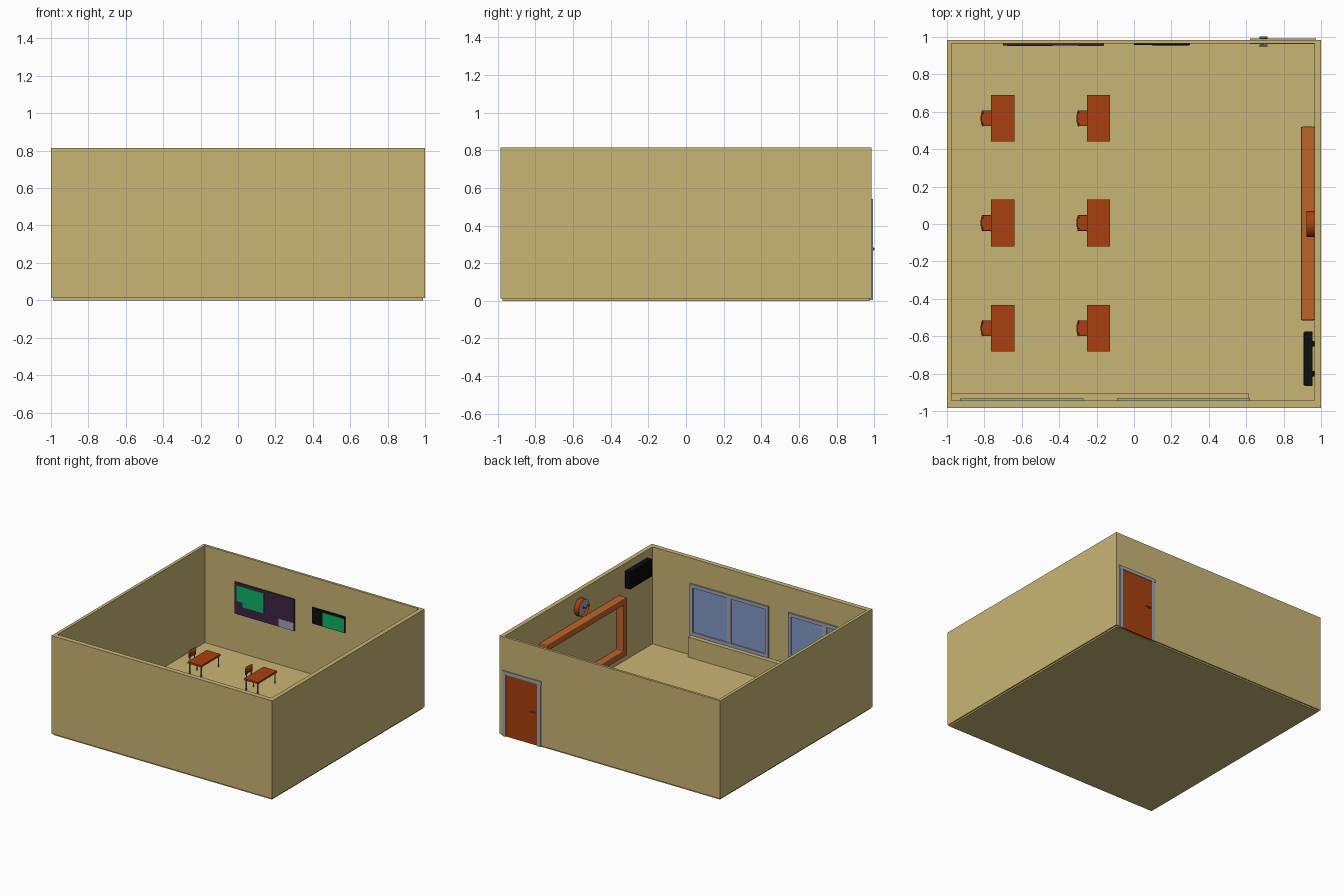
import bpy
import bmesh
import math
from mathutils import Matrix, Vector

cube = bpy.data.objects.get("Cube")
if cube:
    bpy.data.objects.remove(cube)


def material(name, *rgb):
    linear = [(c / 255 / 12.92) if c < 11 else ((c / 255 + 0.055) / 1.055) ** 2.4 for c in rgb]
    m = bpy.data.materials.new(name)
    m.use_nodes = True
    m.diffuse_color = (*linear, 1)
    m.node_tree.nodes["Principled BSDF"].inputs["Base Color"].default_value = (*linear, 1)
    return m


SAND = material("sand plaster", 201, 182, 117)
WOOD = material("red wood", 169, 64, 15)
TRIM = material("light wood", 190, 100, 42)
GREY = material("grey paint", 160, 165, 178)
GLASS = material("blue glass", 133, 154, 202)
BLACK = material("black plastic", 14, 14, 16)
PURPLE = material("purple felt", 62, 34, 66)
GREEN = material("green paper", 14, 180, 105)
METAL = material("blue metal", 100, 118, 155)


def finish(name, bm, *mats):
    bmesh.ops.recalc_face_normals(bm, faces=bm.faces)
    mesh = bpy.data.meshes.new(name)
    bm.to_mesh(mesh)
    bm.free()
    for m in mats:
        mesh.materials.append(m)
    obj = bpy.data.objects.new(name, mesh)
    bpy.context.collection.objects.link(obj)
    return obj


def box(name, mat, x, y, z, bevel=0):
    """Box between the limit pairs x, y and z."""
    bm = bmesh.new()
    bmesh.ops.create_cube(bm, size=1)
    for v in bm.verts:
        v.co = [(a + b) / 2 + c * (b - a) for (a, b), c in zip((x, y, z), v.co)]
    obj = finish(name, bm, mat)
    if bevel:
        mod = obj.modifiers.new("rounded", "BEVEL")
        mod.width = bevel
        mod.segments = 2
    return obj


def ring(name, mat, axis, depth, u, v, inner_u, inner_v, bevel=0):
    """Rectangular frame with a rectangular hole, extruded along an axis."""
    def loop(bm, us, vs, d):
        pts = [(us[0], vs[0]), (us[1], vs[0]), (us[1], vs[1]), (us[0], vs[1])]
        out = []
        for p in pts:
            co = list(p)
            co.insert("xyz".index(axis), d)
            out.append(bm.verts.new(co))
        return out
    bm = bmesh.new()
    loops = [loop(bm, u, v, depth[0]), loop(bm, u, v, depth[1]),
             loop(bm, inner_u, inner_v, depth[1]), loop(bm, inner_u, inner_v, depth[0])]
    for i in range(4):
        a, b = loops[i], loops[(i + 1) % 4]
        for k in range(4):
            n = (k + 1) % 4
            bm.faces.new((a[k], a[n], b[n], b[k]))
    obj = finish(name, bm, mat)
    if bevel:
        mod = obj.modifiers.new("rounded", "BEVEL")
        mod.width = bevel
        mod.segments = 2
    return obj


def rod(name, mat, start, end, radius, sides=8):
    start, end = Vector(start), Vector(end)
    d = end - start
    bm = bmesh.new()
    bmesh.ops.create_cone(bm, cap_ends=True, segments=sides, radius1=radius, radius2=radius, depth=d.length)
    turn = d.to_track_quat("Z", "Y").to_matrix().to_4x4()
    bm.transform(Matrix.Translation((start + end) / 2) @ turn)
    for f in bm.faces:
        f.smooth = len(f.verts) == 4
    return finish(name, bm, mat)


# Room shell
box("floor", SAND, (-0.99, 0.99), (-0.975, 0.975), (0, 0.02))
ring("walls", SAND, "z", (0.012, 0.815), (-1, 1), (-0.985, 0.985), (-0.975, 0.965), (-0.945, 0.965))

# Low ledge under the windows
box("window_ledge", SAND, (-0.976, 0.615), (-0.946, -0.905), (0.015, 0.185))

# Windows with two panes each
for side, x0, x1 in (("left", -0.09, 0.62), ("right", -0.93, -0.27)):
    mid = (x0 + x1) / 2
    ring(f"{side}_window_frame", GREY, "y", (-0.96, -0.932), (x0, x1), (0.19, 0.61),
         (x0 + 0.028, x1 - 0.028), (0.218, 0.582))
    box(f"{side}_window_mullion", GREY, (mid - 0.02, mid + 0.02), (-0.96, -0.935), (0.21, 0.59))
    box(f"{side}_window_glass", GLASS, (x0 + 0.02, x1 - 0.02), (-0.95, -0.941), (0.21, 0.59))

# Door in the back wall
for side, x in (("left", (0.94, 0.967)), ("right", (0.625, 0.655))):
    box(f"door_post_{side}", GREY, x, (0.963, 0.992), (0.004, 0.54))
box("door_lintel", GREY, (0.62, 0.972), (0.963, 0.993), (0.512, 0.54))
box("door_leaf", WOOD, (0.65, 0.945), (0.963, 0.988), (0.006, 0.515))
rod("door_spindle", METAL, (0.685, 0.953, 0.275), (0.685, 0.998, 0.275), 0.007)
for side, y in (("outer", 0.998), ("inner", 0.955)):
    rod(f"door_handle_{side}", METAL, (0.67, y, 0.275), (0.715, y, 0.275), 0.005)

# Pin board with papers
box("pin_board", PURPLE, (-0.70, -0.16), (0.955, 0.966), (0.335, 0.595))
box("green_sheet_wide", GREEN, (-0.68, -0.435), (0.951, 0.956), (0.445, 0.573))
box("green_sheet_low", GREEN, (-0.626, -0.435), (0.951, 0.956), (0.408, 0.446))
box("grey_sheet", GREY, (-0.30, -0.163), (0.951, 0.956), (0.336, 0.403))

# Small notice board
box("notice_board", BLACK, (0, 0.30), (0.957, 0.966), (0.44, 0.573))
box("notice_sheet", GREEN, (0.10, 0.292), (0.953, 0.958), (0.445, 0.557))

# Large teaching board frame on the side wall
ring("teaching_board_frame", TRIM, "x", (0.892, 0.967), (-0.515, 0.52), (0.11, 0.585),
     (-0.465, 0.47), (0.16, 0.535), 0.008)
box("teaching_board", SAND, (0.955, 0.967), (-0.47, 0.475), (0.155, 0.54))

# Wall clock: recessed dial inside a rim
bm = bmesh.new()
bmesh.ops.create_cone(bm, cap_ends=True, segments=32, radius1=0.07, radius2=0.07, depth=0.043)
bm.transform(Matrix.Translation((0.945, 0, 0.685)) @ Matrix.Rotation(-math.pi / 2, 4, "Y"))
dial = min((f for f in bm.faces if len(f.verts) > 4), key=lambda f: f.calc_center_median().x)
bmesh.ops.inset_region(bm, faces=[dial], thickness=0.012)
bmesh.ops.translate(bm, verts=dial.verts, vec=(0.012, 0, 0))
dial.material_index = 1
finish("clock", bm, WOOD, GREY)
rod("clock_minute_hand", BLACK, (0.933, 0, 0.685), (0.933, 0, 0.73), 0.003, 4)
rod("clock_hour_hand", BLACK, (0.933, 0, 0.685), (0.933, -0.028, 0.67), 0.004, 4)

# Air conditioner with slats, on two wall brackets
box("air_conditioner", BLACK, (0.911, 0.955), (-0.865, -0.575), (0.62, 0.76))
for i in range(6):
    z = 0.63 + i * 0.022
    box(f"air_conditioner_slat_{i}", BLACK, (0.905, 0.912), (-0.86, -0.58), (z, z + 0.011))
for y in (-0.8, -0.64):
    box("air_conditioner_bracket", BLACK, (0.95, 0.967), (y - 0.015, y + 0.015), (0.66, 0.72))


def chair_back(name, x, y):
    """Curved back rest, swept along an arc."""
    bm = bmesh.new()
    steps = 8
    pts = [(x + 0.008 * t * t, y + 0.043 * t) for t in (2 * i / steps - 1 for i in range(steps + 1))]
    rows = [[bm.verts.new((px, py, z)) for px, py in pts] for z in (0.105, 0.16)]
    for i in range(steps):
        f = bm.faces.new((rows[0][i], rows[0][i + 1], rows[1][i + 1], rows[1][i]))
        f.smooth = True
    obj = finish(name, bm, WOOD)
    mod = obj.modifiers.new("thickness", "SOLIDIFY")
    mod.thickness = 0.008
    mod.offset = 0


# Desks and chairs in two columns of three
count = 0
for cx in (-0.7025, -0.19):
    for cy in (0.565, 0.005, -0.557):
        count += 1
        box(f"desk_top_{count}", WOOD, (cx - 0.0625, cx + 0.0625), (cy - 0.125, cy + 0.125), (0.106, 0.12))
        for sx in (-1, 1):
            for sy in (-1, 1):
                lx, ly = cx + sx * 0.052, cy + sy * 0.112
                rod(f"desk_leg_{count}", METAL, (lx, ly, 0.018), (lx, ly, 0.108), 0.005)
                lx, ly = cx - 0.074 + sx * 0.032, cy + sy * 0.034
                rod(f"chair_leg_{count}", METAL, (lx, ly, 0.018), (lx, ly, 0.072), 0.004)
        for sy in (-1, 1):
            ly = cy + sy * 0.03
            rod(f"chair_upright_{count}", METAL, (cx - 0.106, ly, 0.07), (cx - 0.108, ly, 0.145), 0.004)
        box(f"chair_seat_{count}", WOOD, (cx - 0.112, cx - 0.035), (cy - 0.042, cy + 0.042), (0.068, 0.078), 0.004)
        chair_back(f"chair_back_{count}", cx - 0.114, cy)
